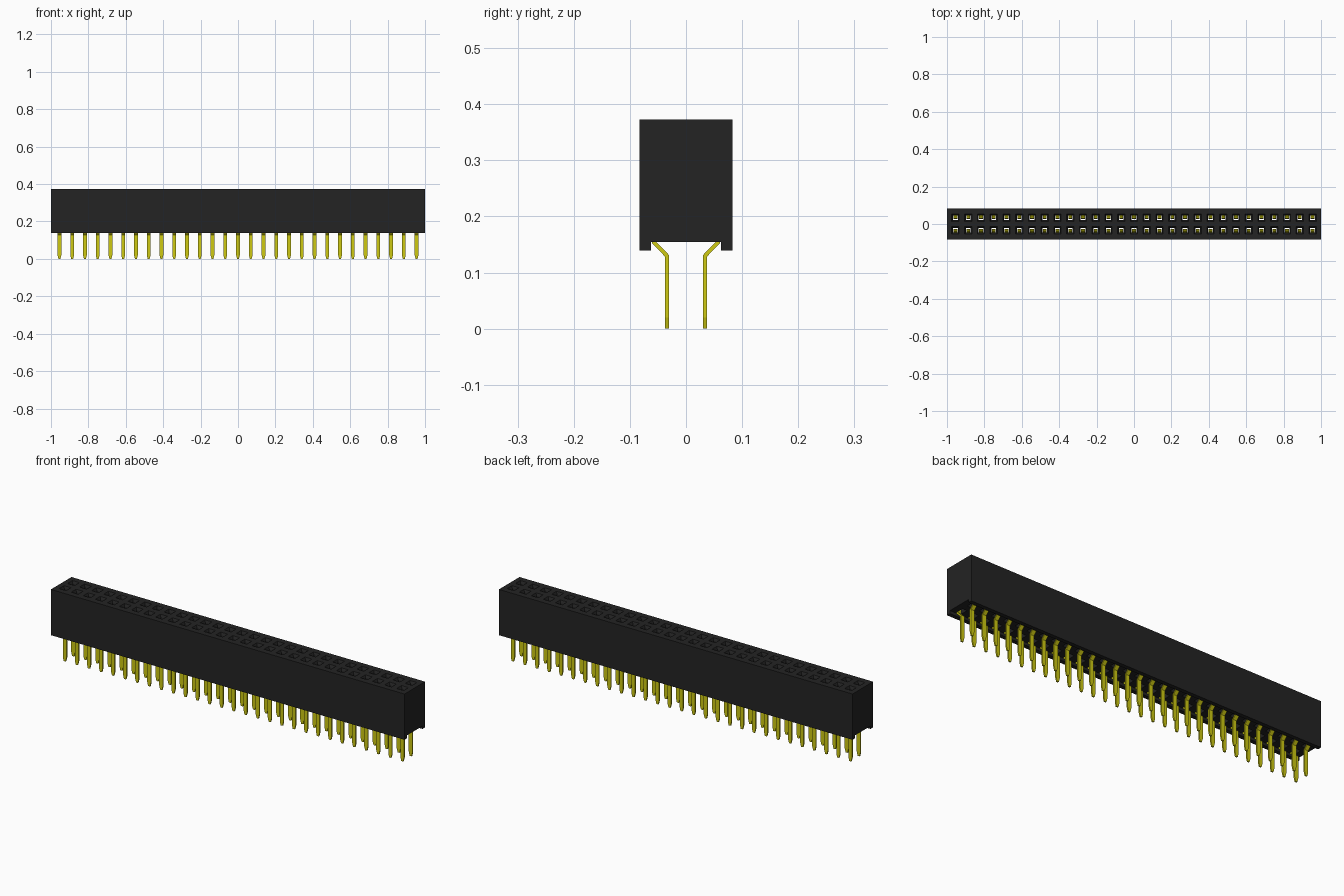
import bpy, bmesh
from mathutils import Vector

cube = bpy.data.objects.get("Cube")
if cube:
    bpy.data.objects.remove(cube, do_unlink=True)

COLUMNS = 29
PITCH = 0.0682
FIRST_X = -PITCH * (COLUMNS - 1) / 2
ROW_Y = 0.034


def material(name, colour):
    mat = bpy.data.materials.new(name)
    mat.use_nodes = True
    mat.diffuse_color = colour
    mat.node_tree.nodes["Principled BSDF"].inputs["Base Color"].default_value = colour
    return mat


def loft(name, rings, mat):
    """Skin a stack of equal rings and cap both ends."""
    bm = bmesh.new()
    loops = [[bm.verts.new(p) for p in ring] for ring in rings]
    for a, b in zip(loops, loops[1:]):
        for i in range(len(a)):
            j = (i + 1) % len(a)
            bm.faces.new((a[i], a[j], b[j], b[i]))
    bm.faces.new(loops[0])
    bm.faces.new(loops[-1])
    bmesh.ops.recalc_face_normals(bm, faces=bm.faces)
    mesh = bpy.data.meshes.new(name)
    bm.to_mesh(mesh)
    bm.free()
    mesh.materials.append(mat)
    obj = bpy.data.objects.new(name, mesh)
    bpy.context.collection.objects.link(obj)
    return obj


def repeat(obj):
    """Mirror to the second row, then array along the connector."""
    mirror = obj.modifiers.new("rows", 'MIRROR')
    mirror.use_axis = (False, True, False)
    mirror.use_mirror_merge = False
    array = obj.modifiers.new("columns", 'ARRAY')
    array.count = COLUMNS
    array.use_relative_offset = False
    array.use_constant_offset = True
    array.constant_offset_displace = (PITCH, 0, 0)
    obj.location.x = FIRST_X


black = material("black plastic", (0.017, 0.017, 0.017, 1))
gold = material("yellow metal", (0.62, 0.59, 0.006, 1))

# Housing: block with a channel along the underside
half = [(0.083, 0.373), (0.083, 0.139), (0.0625, 0.139), (0.0625, 0.154)]
outline = half + [(-y, z) for y, z in reversed(half)]
housing = loft("housing", [[(x, y, z) for y, z in outline] for x in (-1, 1)], black)

# Socket cutter: flared mouth, narrow throat, wider cavity
sections = [  # height, half width, inner y, outer y
    (0.377, 0.0220, ROW_Y - 0.0220, ROW_Y + 0.0220),
    (0.361, 0.0125, ROW_Y - 0.0125, ROW_Y + 0.0125),
    (0.345, 0.0125, ROW_Y - 0.0125, ROW_Y + 0.0125),
    (0.335, 0.0125, ROW_Y - 0.0180, 0.0615),
    (0.147, 0.0125, ROW_Y - 0.0180, 0.0615),
]
cutter = loft("socket_cutter", [
    [(-w, a, z), (w, a, z), (w, b, z), (-w, b, z)] for z, w, a, b in sections], black)
cutter.hide_render = True
repeat(cutter)
cut = housing.modifiers.new("sockets", 'BOOLEAN')
cut.operation = 'DIFFERENCE'
cut.solver = 'EXACT'
cut.object = cutter
bpy.context.view_layer.objects.active = housing
bpy.ops.object.modifier_apply(modifier=cut.name)
bpy.data.objects.remove(cutter, do_unlink=True)

# Contact: bent flat strip with a tapered tip and a sprung upper end
path = [  # y, z, half width
    (ROW_Y, 0.002, 0.005), (ROW_Y, 0.02, 0.0102), (ROW_Y, 0.130, 0.0102),
    (0.0575, 0.154, 0.0102), (0.0575, 0.20, 0.0102),
    (0.029, 0.30, 0.0102), (0.036, 0.335, 0.0102),
]
THICK = 0.0035
points = [Vector((y, z)) for y, z, w in path]
rings = []
for i, (y, z, w) in enumerate(path):
    before = (points[i] - points[max(i - 1, 0)]).normalized()
    after = (points[min(i + 1, len(points) - 1)] - points[i]).normalized()
    along = (before + after).normalized()
    facing = after if after.length else before
    side = Vector((along.y, -along.x)) * THICK / max(along.dot(facing), 0.5)
    a, b = points[i] + side, points[i] - side
    rings.append([(-w, a.x, a.y), (w, a.x, a.y), (w, b.x, b.y), (-w, b.x, b.y)])
# Flat pointed end resting on the ground plane
rings[0] = [(x, y, 0) for x, y, z in rings[0]]
contacts = loft("contact_pins", rings, gold)
repeat(contacts)
